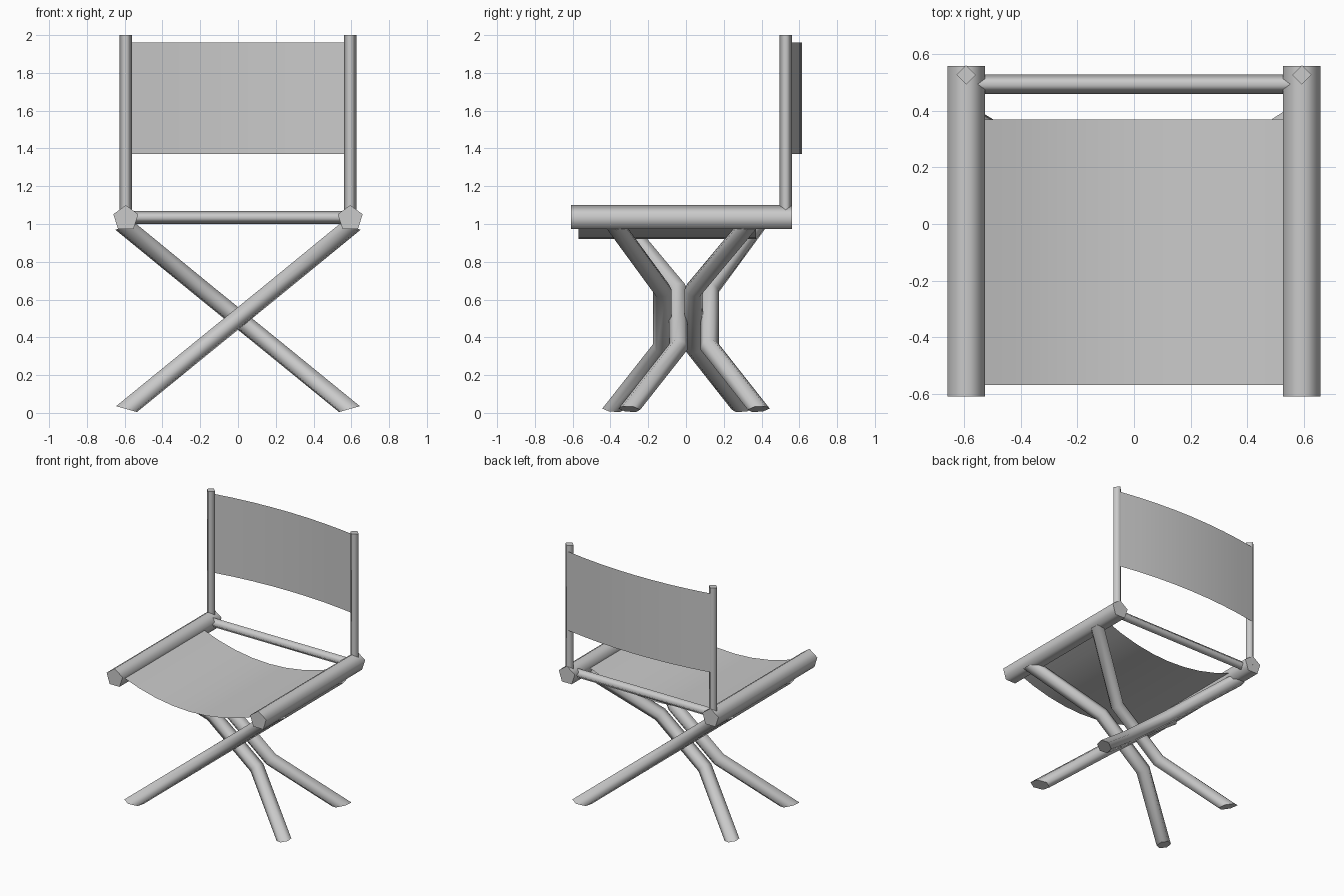
import bpy, bmesh, math
from mathutils import Vector

cube = bpy.data.objects.get("Cube")
if cube:
    bpy.data.objects.remove(cube, do_unlink=True)

# One plain grey for frame and canvas
grey = bpy.data.materials.new("plain_grey")
grey.use_nodes = True
colour = (0.59, 0.59, 0.59, 1)
grey.diffuse_color = colour
grey.node_tree.nodes["Principled BSDF"].inputs["Base Color"].default_value = colour


def finish(name, bm):
    mesh = bpy.data.meshes.new(name)
    bm.to_mesh(mesh)
    bm.free()
    mesh.materials.append(grey)
    obj = bpy.data.objects.new(name, mesh)
    bpy.context.collection.objects.link(obj)
    return obj


def tube(name, path, radius, sides, up, end_normal=None):
    """Mitred tube along a path; the first corner of its section points to up."""
    path = [Vector(p) for p in path]
    dirs = [(b - a).normalized() for a, b in zip(path, path[1:])]
    planes = [dirs[0]] + [(a + b).normalized() for a, b in zip(dirs, dirs[1:])] + [dirs[-1]]
    if end_normal:
        planes[0] = planes[-1] = Vector(end_normal).normalized()
    along = dirs[0]
    u = Vector(up)
    u = (u - along * u.dot(along)).normalized()
    v = along.cross(u)
    angles = [math.tau * i / sides for i in range(sides)]
    ring = [path[0] + radius * (u * math.cos(a) + v * math.sin(a)) for a in angles]
    bm = bmesh.new()
    rings = []
    for i, (p, n) in enumerate(zip(path, planes)):
        d = dirs[max(i - 1, 0)]
        ring = [q + d * ((p - q).dot(n) / d.dot(n)) for q in ring]
        rings.append([bm.verts.new(q) for q in ring])
    for a, b in zip(rings, rings[1:]):
        for i in range(sides):
            j = (i + 1) % sides
            bm.faces.new((a[i], a[j], b[j], b[i])).smooth = True
    for cap in (rings[0][::-1], rings[-1]):
        face = bm.faces.new(cap)
        for e in face.edges:
            e.smooth = False
    bmesh.ops.recalc_face_normals(bm, faces=bm.faces)
    return finish(name, bm)


def sheet(name, half_width, curve, segments=8):
    """Thin curved canvas; curve(t) gives the two edge points for t in -1..1."""
    bm = bmesh.new()
    rows = []
    for i in range(segments + 1):
        t = 2 * i / segments - 1
        rows.append([bm.verts.new((t * half_width, y, z)) for y, z in curve(t)])
    for a, b in zip(rows, rows[1:]):
        bm.faces.new((a[0], b[0], b[1], a[1])).smooth = True
    return finish(name, bm)


# Arm rails and back posts
X = 0.594
for side, s in (("left", 1), ("right", -1)):
    tube(side + "_arm_rail", [(s * X, -0.61, 1.03), (s * X, 0.56, 1.03)], 0.0695, 5, (0, 0, 1))
    tube(side + "_back_post", [(s * X, 0.528, 1.03), (s * X, 0.528, 2)], 0.034, 4, (0, 1, 0))

# Cross rail between the arm rails
tube("rear_cross_rail", [(-X, 0.495, 1.035), (X, 0.495, 1.035)], 0.035, 4, (0, 0, 1))

# Bent crossing legs: an outer and an inner pair, each turned half round
shapes = {
    "outer": (1, (-0.385, -0.125, -0.125, -0.37)),
    "inner": (-1, (-0.30, -0.04, -0.04, -0.32)),
}
for kind, (s, ys) in shapes.items():
    for place, r in (("front", 1), ("rear", -1)):
        path = [(s * r * x, r * y, z) for x, y, z in
                zip((-0.59, -0.185, 0.185, X), ys, (0.02, 0.35, 0.65, 0.985))]
        tube(f"{place}_{kind}_leg", path, 0.05, 6, (0, 0, 1), (s * r * 0.27, 0, 0.96))

# Sagging seat and bowed backrest
sheet("seat", 0.56, lambda t: [(y, 0.92 + 0.115 * t * t) for y in (-0.57, 0.37)])
sheet("backrest", X, lambda t: [(0.613 - 0.053 * t * t, z) for z in (1.37, 1.96)])
